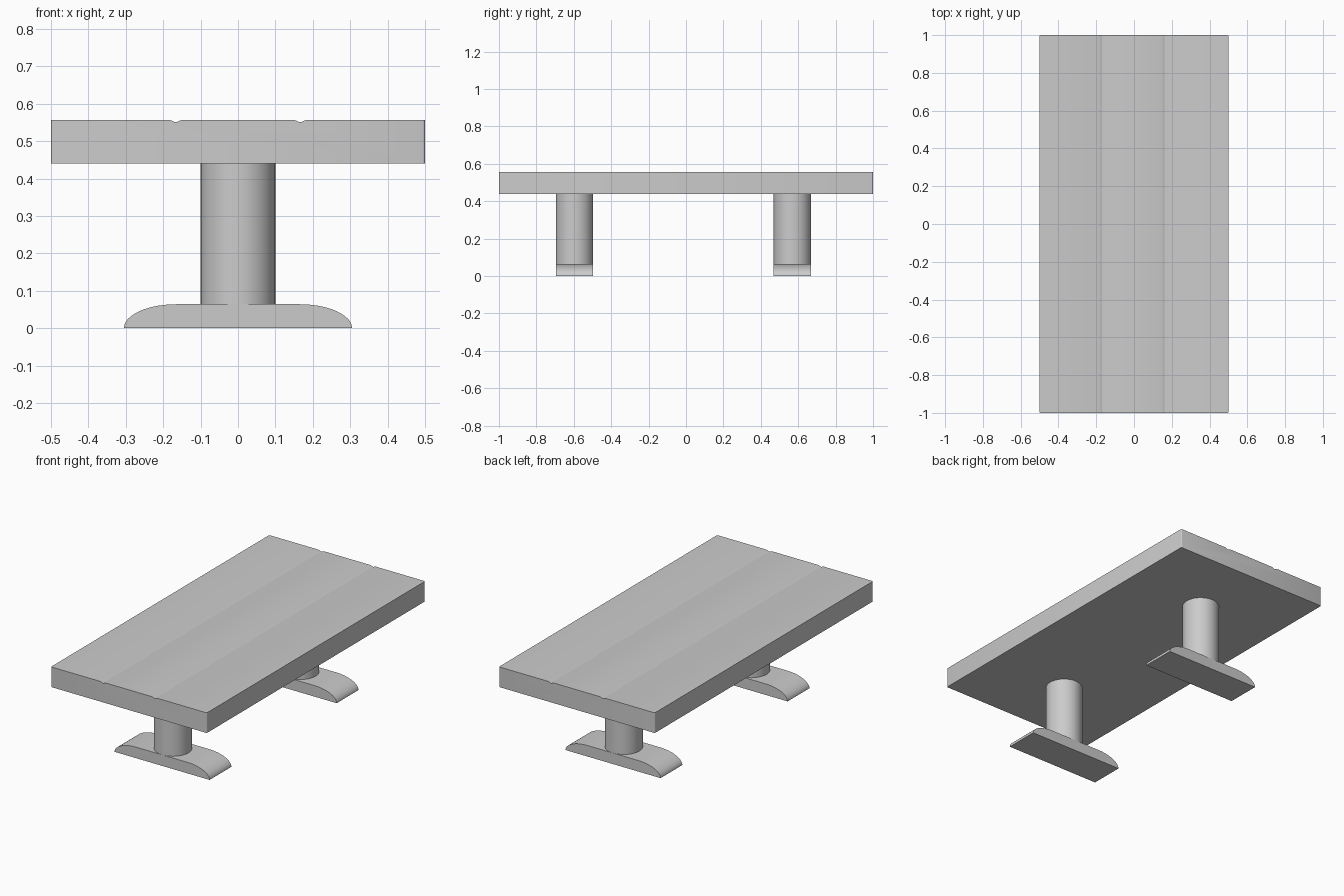
import bpy, bmesh, math

if "Cube" in bpy.data.objects:
    bpy.data.objects.remove(bpy.data.objects["Cube"])

TOP, UNDER, FOOT_H = 0.557, 0.44, 0.064


def extrude_profile(name, points, y0, y1):
    """Solid made by sweeping an x-z outline along y."""
    bm = bmesh.new()
    face = bm.faces.new([bm.verts.new((x, y0, z)) for x, z in points])
    swept = bmesh.ops.extrude_face_region(bm, geom=[face])["geom"]
    verts = [g for g in swept if isinstance(g, bmesh.types.BMVert)]
    bmesh.ops.translate(bm, verts=verts, vec=(0, y1 - y0, 0))
    bmesh.ops.recalc_face_normals(bm, faces=bm.faces)
    return finish(name, bm)


def finish(name, bm):
    mesh = bpy.data.meshes.new(name)
    bm.to_mesh(mesh)
    bm.free()
    obj = bpy.data.objects.new(name, mesh)
    bpy.context.collection.objects.link(obj)
    return obj


def smooth(obj, angle=30):
    bpy.ops.object.select_all(action='DESELECT')
    obj.select_set(True)
    bpy.context.view_layer.objects.active = obj
    bpy.ops.object.shade_smooth_by_angle(angle=math.radians(angle))


# Tabletop: slab with two shallow plank grooves
outline = [(-0.5, UNDER), (0.5, UNDER), (0.5, TOP)]
for gx in (0.166, -0.166):
    for dx, dz in ((0.018, 0), (0.011, 0.002), (0.003, 0.006),
                   (-0.003, 0.006), (-0.011, 0.002), (-0.018, 0)):
        outline.append((gx + dx, TOP - dz))
outline.append((-0.5, TOP))
top = extrude_profile("tabletop", outline, -1, 1)

# Softened vertical corners of the tabletop
bm = bmesh.new()
bm.from_mesh(top.data)
corners = [e for e in bm.edges
           if all(abs(v.co.x) > 0.499 for v in e.verts)
           and abs(e.verts[0].co.z - e.verts[1].co.z) > 0.1]
bmesh.ops.bevel(bm, geom=corners, offset=0.006, segments=3,
                profile=0.5, affect='EDGES')
bm.to_mesh(top.data)
bm.free()
smooth(top)

# Foot outline: flat base, rounded ends, flat middle
right = [(0.165 + 0.14 * math.cos(a), FOOT_H * math.sin(a))
         for a in (math.pi / 2 * i / 12 for i in range(13))]
foot_outline = right + [(-x, z) for x, z in reversed(right)]

for end, cy in (("front", -0.596), ("back", 0.569)):
    # Foot
    smooth(extrude_profile(f"{end}_foot", foot_outline, cy - 0.1, cy + 0.1))
    # Round leg
    bm = bmesh.new()
    bmesh.ops.create_cone(bm, cap_ends=True, segments=48, radius1=0.1,
                          radius2=0.1, depth=UNDER - FOOT_H)
    bmesh.ops.translate(bm, verts=bm.verts, vec=(0, cy, (UNDER + FOOT_H) / 2))
    smooth(finish(f"{end}_leg", bm))
